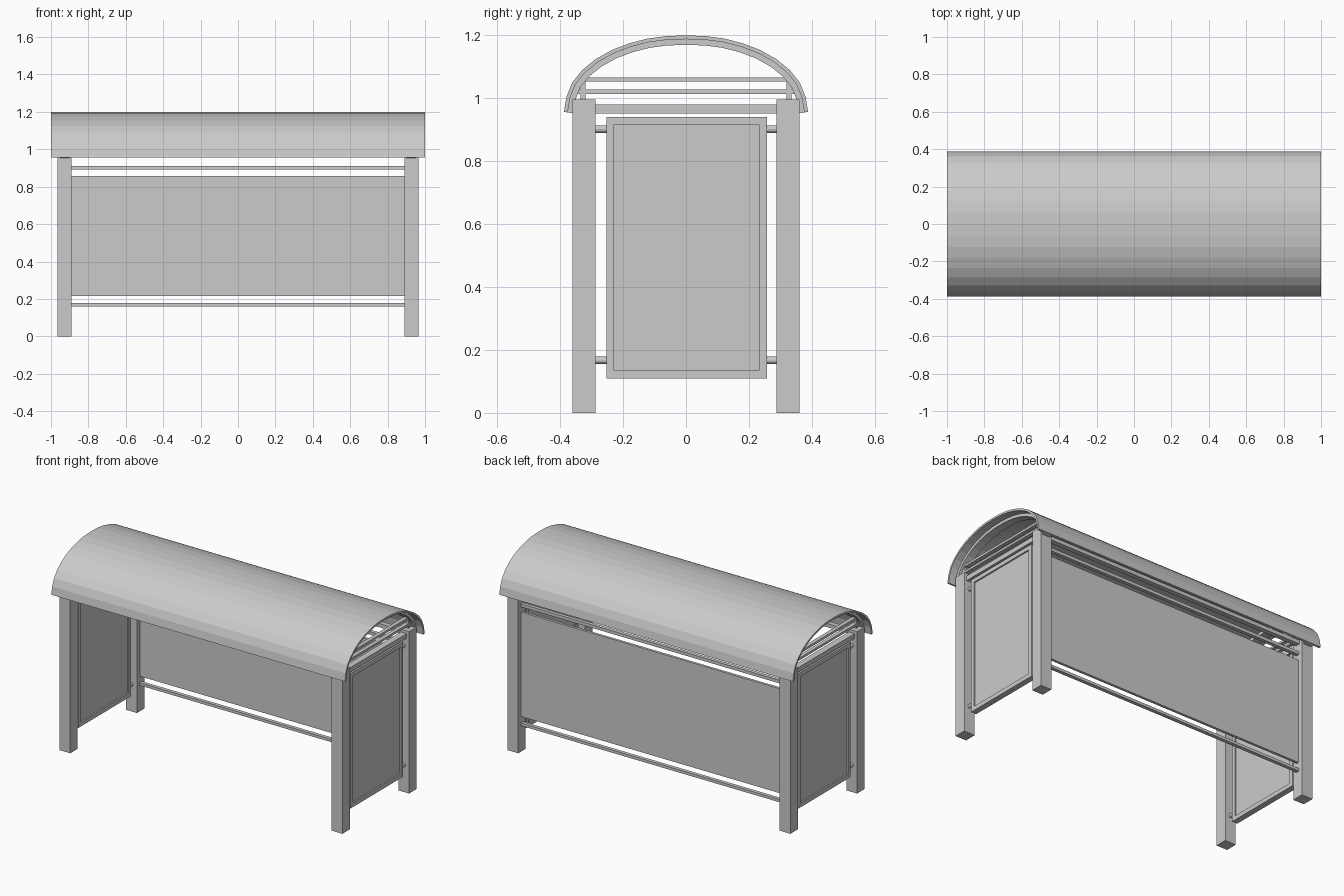
import bpy
from mathutils import Vector

if "Cube" in bpy.data.objects:
    bpy.data.objects.remove(bpy.data.objects["Cube"])

# Half of the outer roof curve (y, z), from the eave to the crown
HALF = [(0.388, 0.957), (0.380, 1.005), (0.362, 1.050), (0.330, 1.090), (0.287, 1.125),
        (0.235, 1.154), (0.180, 1.175), (0.122, 1.190), (0.062, 1.198)]
CURVE = [Vector(p) for p in HALF] + [Vector((0, 1.2))] + [Vector((-y, z)) for y, z in reversed(HALF)]


def mesh_object(name, verts, faces):
    mesh = bpy.data.meshes.new(name)
    mesh.from_pydata(verts, [], faces)
    obj = bpy.data.objects.new(name, mesh)
    bpy.context.collection.objects.link(obj)
    return obj


def box(name, x, y, z):
    """Box from (min, max) ranges."""
    verts = [(a, b, c) for a in x for b in y for c in z]
    faces = [(0, 1, 3, 2), (4, 6, 7, 5), (0, 4, 5, 1), (2, 3, 7, 6), (0, 2, 6, 4), (1, 5, 7, 3)]
    return mesh_object(name, verts, faces)


def inset(d):
    """Roof curve moved inwards by d."""
    out = []
    for i, p in enumerate(CURVE):
        t = CURVE[min(i + 1, len(CURVE) - 1)] - CURVE[max(i - 1, 0)]
        out.append(p + Vector((-t.y, t.x)).normalized() * d)
    return out


def arch(name, x0, x1, d0, d1):
    """Curved band between two insets, extruded along x."""
    ring = inset(d0) + inset(d1)[::-1]
    n, h = len(ring), len(CURVE)
    verts = [(x, p.x, p.y) for x in (x0, x1) for p in ring]
    faces = [(i, (i + 1) % n, n + (i + 1) % n, n + i) for i in range(n)]
    for i in range(h - 1):
        a, b, c, d = i, i + 1, n - 2 - i, n - 1 - i
        faces += [(d, c, b, a), (n + a, n + b, n + c, n + d)]
    return mesh_object(name, verts, faces)


def rod(name, x, y, z, r):
    """Round connector along y."""
    bpy.ops.mesh.primitive_cylinder_add(vertices=12, radius=r, depth=y[1] - y[0],
                                        location=(x, sum(y) / 2, z), rotation=(1.5707963, 0, 0))
    bpy.context.object.name = name


# Roof sheet
arch("roof_sheet", -1, 1, 0, 0.012)

for side, s in (("left", -1), ("right", 1)):
    cx = 0.927 * s

    def span(half):
        return (cx - half, cx + half)

    # Curved rib under the roof
    arch(side + "_roof_rib", cx - 0.026, cx + 0.026, 0.012, 0.03)
    # Cross beam and tie bars
    box(side + "_cross_beam", span(0.02), (-0.29, 0.29), (0.951, 0.98))
    box(side + "_lower_tie", span(0.012), (-0.35, 0.35), (1.014, 1.028))
    box(side + "_upper_tie", span(0.012), (-0.328, 0.328), (1.053, 1.067))
    # Framed end panel
    box(side + "_panel_glass", span(0.009), (-0.24, 0.245), (0.125, 0.925))
    for z in ((0.11, 0.136), (0.915, 0.94)):
        box(side + "_frame_rail", span(0.018), (-0.253, 0.258), z)
    for y in ((-0.253, -0.23), (0.234, 0.258)):
        box(side + "_frame_stile", span(0.018), y, (0.136, 0.915))
    for end, t in (("front", -1), ("back", 1)):
        # Corner post with a short strut up to the rib
        ys = sorted((0.288 * t, 0.361 * t))
        box(f"{side}_{end}_post", span(0.037), ys, (0, 0.997))
        box(f"{side}_{end}_strut", span(0.01), sorted((0.319 * t, 0.336 * t)), (0.99, 1.075))
        # Panel connectors
        for z in (0.167, 0.902):
            rod(f"{side}_{end}_connector", cx, sorted((0.25 * t, 0.295 * t)), z, 0.0118)

# Long eave beams front and back
for end, t in (("front", -1), ("back", 1)):
    box(end + "_eave_beam", (-0.895, 0.895), sorted((0.31 * t, 0.34 * t)), (0.957, 0.98))

# Back wall panel and rails
box("back_panel", (-0.893, 0.893), (0.317, 0.333), (0.215, 0.858))
box("back_lower_rail", (-0.893, 0.893), (0.314, 0.336), (0.16, 0.177))
box("back_upper_rail", (-0.893, 0.893), (0.314, 0.336), (0.892, 0.911))
